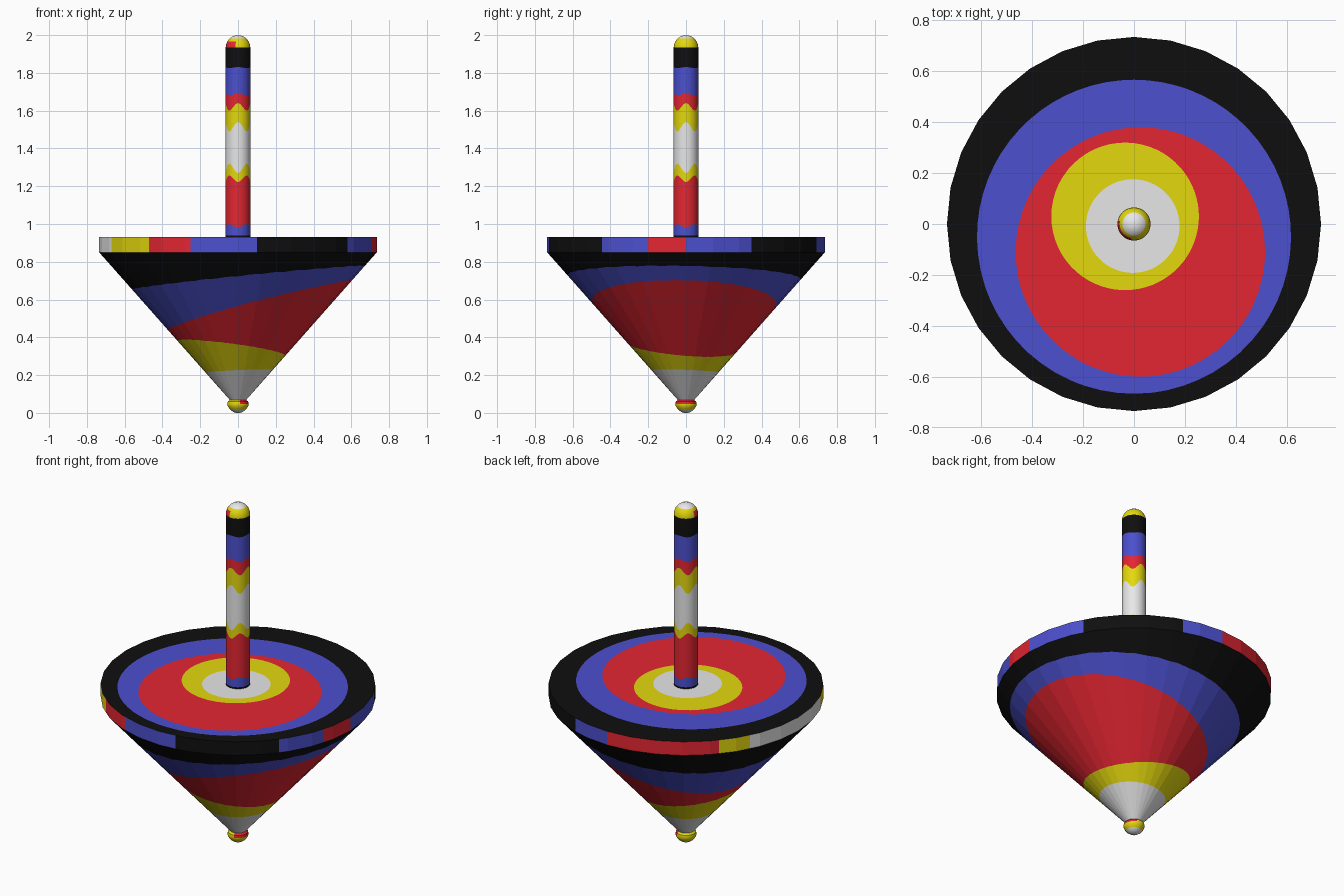
import bpy, bmesh
from math import sin, cos, pi, radians, degrees, sqrt

if "Cube" in bpy.data.objects:
    bpy.data.objects.remove(bpy.data.objects["Cube"])


def linear(v):
    v /= 255
    return v / 12.92 if v <= 0.04045 else ((v + 0.055) / 1.055) ** 2.4


COLOURS = [("white", (236, 236, 236)), ("yellow", (228, 216, 14)),
           ("red", (228, 38, 50)), ("blue", (76, 80, 206)), ("black", (15, 15, 15))]
WHITE, YELLOW, RED, BLUE, BLACK = range(5)
MATERIALS = []
for label, rgb in COLOURS:
    m = bpy.data.materials.new(label)
    m.diffuse_color = (*[linear(c) for c in rgb], 1)
    m.use_nodes = True
    m.node_tree.nodes["Principled BSDF"].inputs["Base Color"].default_value = m.diffuse_color
    MATERIALS.append(m)


def loft(name, loops, angles, bands, start, end):
    """Skin matching loops; each band is a colour or a rule taking degrees."""
    bm = bmesh.new()
    rings = [[bm.verts.new(p) for p in loop] for loop in loops]
    n = len(angles)
    for i, band in enumerate(bands):
        for j in range(n):
            k = (j + 1) % n
            a, b = angles[j], angles[k] if k else angles[0] + 2 * pi
            f = bm.faces.new((rings[i][j], rings[i][k], rings[i + 1][k], rings[i + 1][j]))
            f.material_index = band(degrees((a + b) / 2) % 360) if callable(band) else band
    bm.faces.new(rings[0][::-1]).material_index = start
    bm.faces.new(rings[-1]).material_index = end
    me = bpy.data.meshes.new(name)
    bm.to_mesh(me)
    bm.free()
    ob = bpy.data.objects.new(name, me)
    bpy.context.collection.objects.link(ob)
    for m in MATERIALS:
        me.materials.append(m)
    return ob


def smooth(ob):
    bpy.ops.object.select_all(action='DESELECT')
    ob.select_set(True)
    bpy.context.view_layer.objects.active = ob
    bpy.ops.object.shade_smooth_by_angle(angle=radians(35))


# Body: 32-sided cone with a painted rim and off-centre rings on top and below
SIDES, R, Z_TIP, R_TIP, Z_RIM, Z_TOP = 32, 0.735, 0.067, 0.042, 0.85, 0.93
STEP = 2 * pi / SIDES
RIM = [(28.4, BLUE), (71, BLACK), (90, BLUE), (139, RED), (153, YELLOW), (204, WHITE),
       (230, YELLOW), (250, RED), (277.8, BLUE), (322.5, BLACK), (344, BLUE), (360, RED)]
body_angles = sorted({round(i * STEP / 2, 5) for i in range(2 * SIDES)}
                     | {round(radians(d), 5) for d, c in RIM[:-1]})


def facet(a):
    return cos(STEP / 2) / cos(a % STEP - STEP / 2)


def rim_colour(deg):
    return next(c for limit, c in RIM if deg < limit)


def polygon(r, z):
    return [(r * facet(a) * cos(a), r * facet(a) * sin(a), z) for a in body_angles]


def ring(cx, cy, r, flat):
    """Off-centre circle lying on the flat top or on the cone."""
    pts = []
    for a in body_angles:
        d = cx * cos(a) + cy * sin(a)
        p = d + sqrt(d * d - cx * cx - cy * cy + r * r)
        z = Z_TOP if flat else Z_TIP + (p / facet(a) - R_TIP) * (Z_RIM - Z_TIP) / (R - R_TIP)
        pts.append((p * cos(a), p * sin(a), z))
    return pts


under = [(0.007, -0.006, 0.177), (-0.035, -0.02, 0.285), (0.115, -0.01, 0.487), (0.055, -0.01, 0.615)]
upper = [(0, -0.05, 0.617), (0.025, -0.11, 0.49), (-0.035, 0.03, 0.29), (-0.005, -0.008, 0.184)]
loft("body",
     [polygon(R_TIP, Z_TIP)] + [ring(*c, False) for c in under]
     + [polygon(R, Z_RIM), polygon(R, Z_TOP)] + [ring(*c, True) for c in upper],
     body_angles,
     [WHITE, YELLOW, RED, BLUE, BLACK, rim_colour, BLACK, BLUE, RED, YELLOW], WHITE, WHITE)

# Stem: round rod with wavy stripes and a domed end
N = 32
angles = [i * 2 * pi / N for i in range(N)]
R_STEM, Z_DOME = 0.065, 1.935


def circle(r, z, wave=0):
    return [(r * cos(a), r * sin(a), z + wave * cos(4 * a)) for a in angles]


stripes = [(0.92, 0), (0.94, 0), (0.99, -0.01), (1.24, -0.018), (1.295, -0.025), (1.515, 0.025),
           (1.62, 0.02), (1.685, 0.008), (1.828, 0.003), (Z_DOME, 0)]
dome = [(R_STEM * cos(t), Z_DOME + R_STEM * sin(t)) for t in map(radians, (12, 30, 46, 62, 78))]


def dome_edge(deg):
    return RED if 165 < deg < 262 else YELLOW


smooth(loft("stem", [circle(R_STEM, z, w) for z, w in stripes] + [circle(r, z) for r, z in dome],
            angles,
            [BLACK, BLUE, RED, YELLOW, WHITE, YELLOW, RED, BLUE, BLACK,
             dome_edge, dome_edge, YELLOW, WHITE, WHITE], BLACK, WHITE))


# Tip: small rounded foot
def foot_top(deg):
    return RED if deg < 65 or deg > 285 else YELLOW


foot = [(0.012, 0.003), (0.026, 0.006), (0.042, 0.018), (0.053, 0.033),
        (0.057, 0.046), (0.054, 0.06), (0.042, 0.069)]
foot = [(r, z - 0.003) if i == 0 else (r, z) for i, (r, z) in enumerate(foot)]
smooth(loft("tip", [circle(r, z) for r, z in foot], angles,
            [WHITE, WHITE, YELLOW, YELLOW, foot_top, foot_top], WHITE, WHITE))
